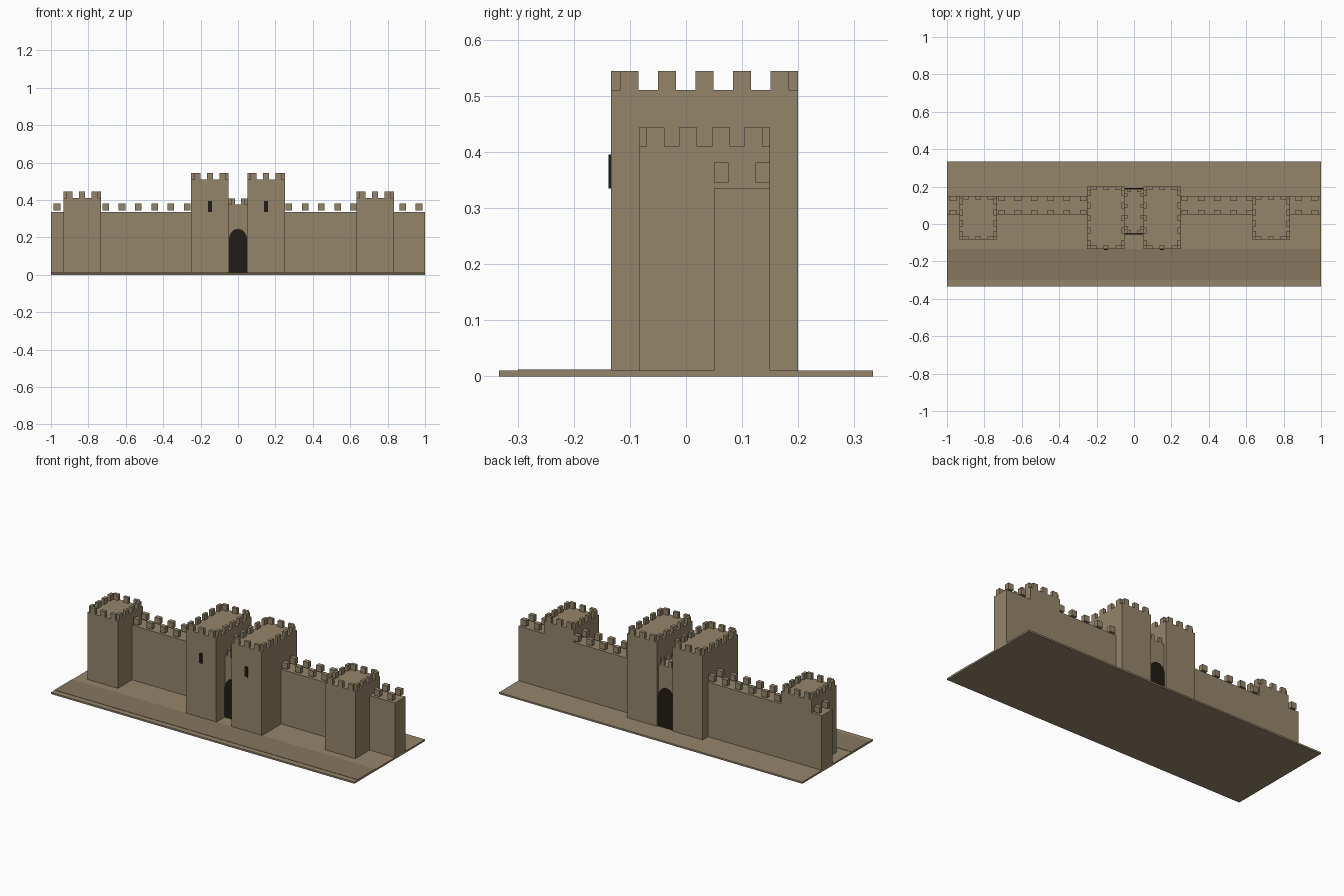
import bpy, bmesh, math

if "Cube" in bpy.data.objects:
    bpy.data.objects.remove(bpy.data.objects["Cube"])


def material(name, rgb):
    m = bpy.data.materials.new(name)
    m.diffuse_color = (*rgb, 1)
    m.use_nodes = True
    m.node_tree.nodes["Principled BSDF"].inputs["Base Color"].default_value = m.diffuse_color
    return m


STONE = material("sandstone", (0.30, 0.235, 0.145))
EARTH = material("packed_earth", (0.24, 0.185, 0.115))
DARK = material("dark_opening", (0.015, 0.012, 0.008))


def finish(name, bm, mat):
    bmesh.ops.recalc_face_normals(bm, faces=bm.faces)
    me = bpy.data.meshes.new(name)
    bm.to_mesh(me)
    bm.free()
    me.materials.append(mat)
    ob = bpy.data.objects.new(name, me)
    bpy.context.collection.objects.link(ob)
    return ob


def add_box(bm, x0, x1, y0, y1, z0, z1):
    vs = bmesh.ops.create_cube(bm, size=1)["verts"]
    for v in vs:
        v.co.x = x1 if v.co.x > 0 else x0
        v.co.y = y1 if v.co.y > 0 else y0
        v.co.z = z1 if v.co.z > 0 else z0


def box(name, dims, mat):
    bm = bmesh.new()
    add_box(bm, *dims)
    return finish(name, bm, mat)


def battlements(name, x0, x1, y0, y1, z, nx, ny, size=0.032, thick=0.018, h=0.034):
    """Evenly spaced merlons around the rim of a rectangular roof."""
    bm = bmesh.new()
    for i in range(nx):
        c = x0 + (x1 - x0) * (i + 0.5) / nx
        for a in (y0, y1 - thick):
            add_box(bm, c - size / 2, c + size / 2, a, a + thick, z, z + h)
    for i in range(ny):
        c = y0 + (y1 - y0) * (i + 0.5) / ny
        for a in (x0, x1 - thick):
            add_box(bm, a, a + thick, c - size / 2, c + size / 2, z, z + h)
    return finish(name, bm, STONE)


def tower(name, cx, y0, y1, top, ny):
    x0, x1 = cx - 0.1, cx + 0.1
    box(name, (x0, x1, y0, y1, 0.01, top), STONE)
    battlements(name + "_battlements", x0, x1, y0, y1, top, 3, ny)


def pointed_arch(name, y0, y1):
    """Dark panel with a pointed-arch top filling the passage."""
    w, spring, apex = 0.049, 0.19, 0.245
    half = []
    for i in range(6):
        t = i / 6
        half.append((w * (1 - t ** 1.7), spring + (apex - spring) * math.sin(t * math.pi / 2)))
    pts = [(w, 0.01)] + half + [(0, apex)] + [(-x, z) for x, z in reversed(half)] + [(-w, 0.01)]
    bm = bmesh.new()
    f = bm.faces.new([bm.verts.new((x, y0, z)) for x, z in pts])
    ext = bmesh.ops.extrude_face_region(bm, geom=[f])["geom"]
    for v in ext:
        if isinstance(v, bmesh.types.BMVert):
            v.co.y = y1
    if f.is_valid is False or len([g for g in bm.faces if len(g.verts) > 4]) < 2:
        bm.faces.new([v for v in bm.verts if abs(v.co.y - y0) < 1e-6])
    return finish(name, bm, DARK)


# Ground slab and road strip
box("ground", (-1, 1, -0.333, 0.333, 0, 0.01), STONE)
box("road", (-1, 1, -0.30, -0.134, 0.009, 0.012), EARTH)

# Gate towers with arrow slits
for s, side in ((-1, "left"), (1, "right")):
    tower(f"gate_tower_{side}", s * 0.15, -0.134, 0.2, 0.51, 5)
    box(f"arrow_slit_{side}", (s * 0.15 - 0.01, s * 0.15 + 0.01, -0.138, -0.130, 0.335, 0.395), DARK)

# Flanking towers (not symmetric about the gate)
flank = {"left": -0.833, "right": 0.733}
for side, cx in flank.items():
    tower(f"flank_tower_{side}", cx, -0.084, 0.15, 0.41, 4)

# Curtain walls with merlons hovering just above the walkway
for s, side in ((-1, "left"), (1, "right")):
    a, b = sorted((s * 0.25, s * 1.0))
    box(f"curtain_wall_{side}", (a, b, 0.05, 0.15, 0.01, 0.335), STONE)
    bm = bmesh.new()
    for i in range(9):
        c = s * (0.2725 + 0.0869 * i)
        if abs(c - flank[side]) < 0.083:
            continue
        for y in (0.05, 0.124):
            add_box(bm, c - 0.0175, c + 0.0175, y, y + 0.026, 0.345, 0.381)
    finish(f"curtain_merlons_{side}", bm, STONE)

# Gatehouse bridge between the towers, with openings front and back
box("gatehouse", (-0.05, 0.05, -0.05, 0.186, 0.01, 0.375), STONE)
battlements("gatehouse_battlements", -0.05, 0.05, -0.05, 0.186, 0.375, 2, 4, 0.02, 0.015, 0.032)
pointed_arch("gate_opening_front", -0.055, -0.048)
pointed_arch("gate_opening_back", 0.184, 0.192)
